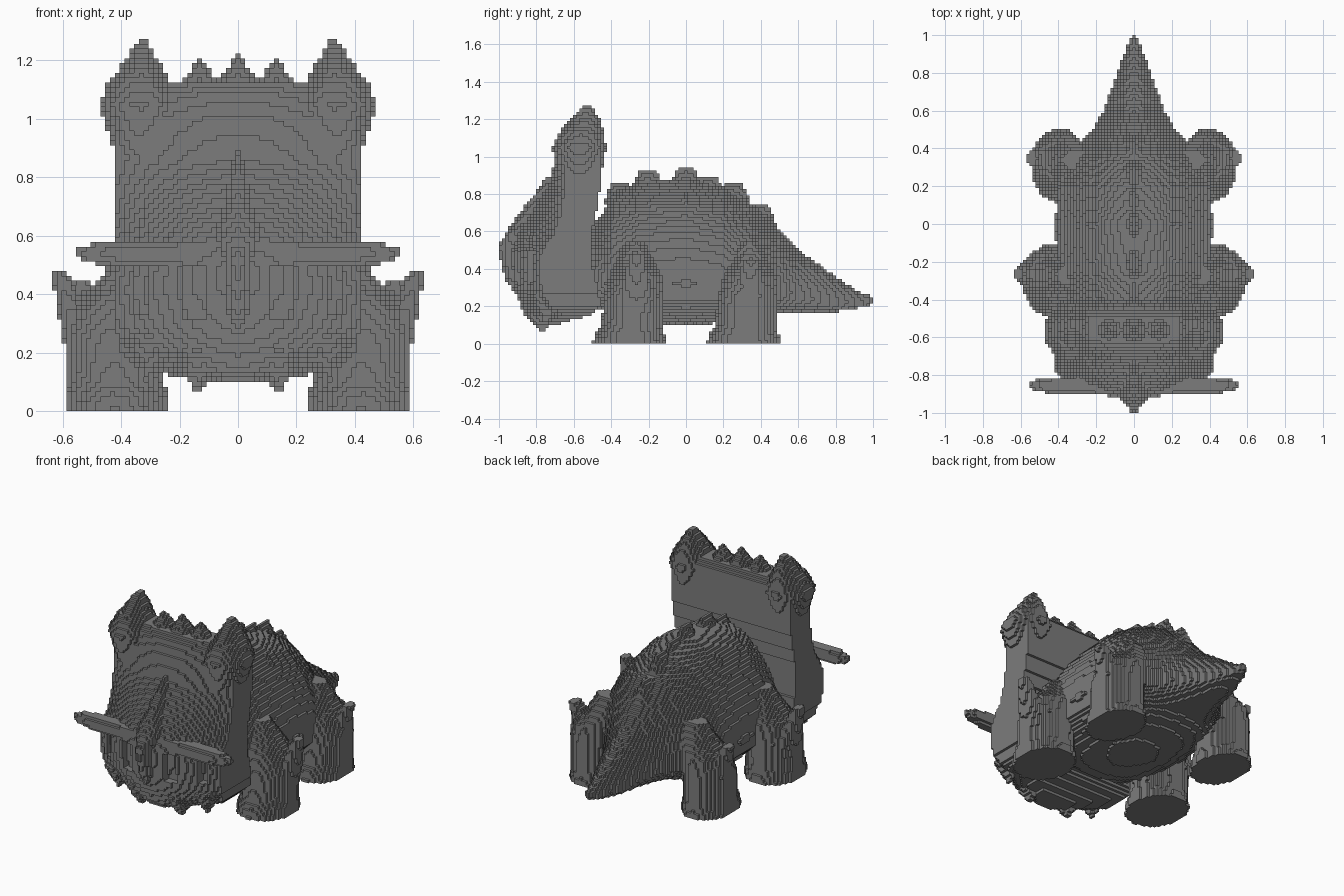
import bpy
import math
from mathutils import Vector
from mathutils.bvhtree import BVHTree

if "Cube" in bpy.data.objects:
    bpy.data.objects.remove(bpy.data.objects["Cube"], do_unlink=True)

CELL = 2 / 121  # edge of one block

grey = bpy.data.materials.new("stone_grey")
grey.use_nodes = True
grey.diffuse_color = (0.2, 0.2, 0.2, 1)
grey.node_tree.nodes["Principled BSDF"].inputs["Base Color"].default_value = (0.2, 0.2, 0.2, 1)


def blocks(rings):
    """Loft closed rings into a solid and return the set of grid blocks inside it."""
    n = len(rings[0])
    points = [Vector(p) for ring in rings for p in ring]
    faces = [(r * n + i, r * n + (i + 1) % n, (r + 1) * n + (i + 1) % n, (r + 1) * n + i)
             for r in range(len(rings) - 1) for i in range(n)]
    for start in (0, (len(rings) - 1) * n):
        points.append(sum(points[start:start + n], Vector()) / n)
        faces += [(start + i, start + (i + 1) % n, len(points) - 1) for i in range(n)]
    tree = BVHTree.FromPolygons(points, faces)
    low = [math.floor(min(p[a] for p in points) / CELL) for a in (0, 1)]
    high = [math.ceil(max(p[a] for p in points) / CELL) for a in (0, 1)]
    cells = set()
    for i in range(low[0], high[0] + 1):
        for j in range(low[1], high[1] + 1):
            origin = Vector((i * CELL + 0.00013, j * CELL + 0.00017, -1))
            hits = []
            while True:
                hit = tree.ray_cast(origin, Vector((0, 0, 1)))[0]
                if hit is None:
                    break
                hits.append(hit.z)
                origin.z = hit.z + 1e-5
            for a, b in zip(hits[::2], hits[1::2]):
                first = max(0, math.ceil(a / CELL - 0.5))
                cells.update((i, j, k) for k in range(first, math.floor(b / CELL - 0.5) + 1))
    return cells


def tube(axis, stations, sides=32, upper=1, lower=1):
    """Rounded loft; station = position, centre a, centre b, radius a, radius b, lower radius b.
    The upper and lower powers make each half squarer (below 1) or leaner (above 1)."""
    rings = []
    for t, a, b, ra, rb, *low in stations:
        ring = []
        for s in range(sides):
            angle = 2 * math.pi * s / sides
            u, v = math.cos(angle), math.sin(angle)
            power = lower if v < 0 else upper
            u = a + ra * math.copysign(abs(u) ** power, u)
            height = low[0] if low and v < 0 else rb
            v = b + height * math.copysign(abs(v) ** power, v)
            ring.append({"x": (t, u, v), "y": (u, t, v), "z": (u, v, t)}[axis])
        rings.append(ring)
    return blocks(rings)


def spike(x, y, z0, z1, rx, ry, tip=0.006):
    return tube("z", [(z0, x, y, rx, ry), (z1, x, y, 0.006, tip)], 12)


def mirrored(cells):
    return {(-i, j, k) for i, j, k in cells}


def both(cells):
    return cells | mirrored(cells)


parts = {}

# Barrel body running into the tail: y, bottom, top, half width
body = []
for y, bottom, top, width in [
        (-0.55, 0.22, 0.58, 0.26), (-0.44, 0.18, 0.7, 0.34), (-0.4, 0.14, 0.81, 0.37),
        (-0.25, 0.11, 0.865, 0.41), (0, 0.1, 0.89, 0.415), (0.2, 0.11, 0.835, 0.41),
        (0.35, 0.13, 0.75, 0.36), (0.44, 0.16, 0.67, 0.28), (0.5, 0.16, 0.61, 0.22),
        (0.6, 0.165, 0.5, 0.16), (0.8, 0.17, 0.36, 0.09), (0.92, 0.19, 0.28, 0.045),
        (1, 0.21, 0.25, 0.012)]:
    middle = bottom + 0.28 * (top - bottom)
    body.append((y, 0, middle, width, top - middle, middle - bottom))
parts["body_and_tail"] = tube("y", body, 48, 1.1, 0.8)

# Rounded knobs along the spine
spine = set()
for y, z in [(-0.35, 0.86), (-0.2, 0.93), (0, 0.935), (0.12, 0.89), (0.25, 0.865), (0.39, 0.75)]:
    spine |= spike(0, y, z - 0.12, z, 0.08, 0.1, 0.045)
parts["spine_knobs"] = spine

# Head and frill: z, half width, back y, front y at the edge, front y at the middle
rings = []
for z, w, back, edge, middle in [
        (0.1, 0.08, -0.7, -0.76, -0.82), (0.15, 0.34, -0.52, -0.66, -0.86),
        (0.2, 0.4, -0.45, -0.72, -0.88), (0.28, 0.415, -0.47, -0.77, -0.91),
        (0.42, 0.415, -0.5, -0.79, -0.93), (0.5, 0.415, -0.5, -0.77, -0.93),
        (0.6, 0.415, -0.5, -0.7, -0.9), (0.7, 0.415, -0.48, -0.67, -0.83),
        (0.85, 0.415, -0.455, -0.65, -0.73), (1, 0.415, -0.45, -0.64, -0.7),
        (1.08, 0.4, -0.46, -0.62, -0.67), (1.13, 0.37, -0.5, -0.6, -0.62)]:
    ring = [(-w, back, z), (w, back, z)]
    for s in range(17):
        u = 1 - s / 8
        ring.append((w * u, edge + (middle - edge) * (1 - u * u), z))
    rings.append(ring)
head = blocks(rings)


# Sunken eye and cheek panels under the brow
def sunken(cell):
    i, j, k = cell
    x, z = abs(i) * CELL, k * CELL
    panel = 0.1 < x < 0.19 and 0.3 < z < 0.49 or 0.3 < x < 0.36 and 0.33 < z < 0.49
    return panel and (i, j - 3, k) not in head


parts["head_and_frill"] = {c for c in head if not sunken(c)}

# Pointed knobs on the frill corners, with a ridge fading down the frill
corner = tube("z", [(0.7, 0.3, -0.58, 0.03, 0.07), (0.92, 0.335, -0.57, 0.1, 0.12),
                    (1.05, 0.335, -0.57, 0.143, 0.145), (1.12, 0.335, -0.56, 0.11, 0.125),
                    (1.2, 0.33, -0.54, 0.055, 0.08), (1.275, 0.327, -0.53, 0.012, 0.02)])
parts["frill_corner_knobs"] = both(corner)

# Broad points on the frill's top edge and small ones under the chin
points = spike(0, -0.56, 1.06, 1.22, 0.12, 0.11)
points |= both(spike(0.13, -0.56, 1.05, 1.205, 0.12, 0.11))
parts["frill_points"] = points
chin = spike(0.14, -0.77, 0.22, 0.055, 0.1, 0.12)
chin |= spike(0.31, -0.75, 0.26, 0.11, 0.08, 0.1)
parts["chin_points"] = both(chin)

# Nose horn
parts["nose_horn"] = tube("z", [
    (0.27, 0, -0.89, 0.02, 0.03), (0.34, 0, -0.9, 0.045, 0.06), (0.45, 0, -0.9, 0.045, 0.095),
    (0.53, 0, -0.9, 0.05, 0.1), (0.6, 0, -0.88, 0.08, 0.075), (0.7, 0, -0.83, 0.05, 0.06),
    (0.8, 0, -0.77, 0.03, 0.04), (0.9, 0, -0.7, 0.01, 0.04)])

# Brow horns reaching out sideways
brow = tube("x", [(-0.01, -0.86, 0.54, 0.05, 0.045), (0.4, -0.855, 0.54, 0.045, 0.045),
                  (0.5, -0.855, 0.54, 0.035, 0.035), (0.55, -0.855, 0.54, 0.018, 0.016)])
parts["brow_horns"] = both(brow)


# Legs with a splayed foot, a shoulder sloping into the body and an upright outer prong
def leg(x, y, r, prong_x, prong_top):
    cells = tube("z", [(0, x, y, r, 0.2), (0.05, x, y, r, 0.185),
                       (0.1, x, y + 0.01, r - 0.005, 0.165), (0.26, x, y + 0.02, r, 0.155),
                       (0.36, x - 0.015, y + 0.03, r - 0.01, 0.14),
                       (0.43, x - 0.06, y + 0.03, r - 0.04, 0.11),
                       (0.55, x - 0.1, y + 0.03, 0.08, 0.05)])
    cells |= tube("z", [(0.12, prong_x - 0.13, y + 0.03, 0.06, 0.1),
                        (0.28, prong_x - 0.09, y + 0.035, 0.055, 0.09),
                        (0.38, prong_x - 0.06, y + 0.035, 0.042, 0.055),
                        (prong_top, prong_x - 0.025, y + 0.035, 0.025, 0.04)], 16)
    return cells


front = leg(0.425, -0.3, 0.167, 0.64, 0.48)
hind = leg(0.395, 0.31, 0.15, 0.57, 0.45)
parts["left_front_leg"], parts["right_front_leg"] = front, mirrored(front)
parts["left_hind_leg"], parts["right_hind_leg"] = hind, mirrored(hind)

# Skin of blocks: each part keeps only the faces open to the air
solid = set().union(*parts.values())
claimed = set()
SIDES = {(1, 0, 0): ((1, 0, 0), (1, 1, 0), (1, 1, 1), (1, 0, 1)),
         (0, 1, 0): ((1, 1, 0), (0, 1, 0), (0, 1, 1), (1, 1, 1)),
         (0, 0, 1): ((0, 0, 1), (1, 0, 1), (1, 1, 1), (0, 1, 1))}
for (a, b, c), quad in list(SIDES.items()):
    SIDES[-a, -b, -c] = [(x - a, y - b, z - c) for x, y, z in reversed(quad)]
for name, cells in parts.items():
    index, faces = {}, []
    for i, j, k in sorted(cells - claimed):
        for (a, b, c), quad in SIDES.items():
            if (i + a, j + b, k + c) not in solid:
                corners = [(i + x, j + y, k + z) for x, y, z in quad]
                faces.append([index.setdefault(p, len(index)) for p in corners])
    claimed |= cells
    mesh = bpy.data.meshes.new(name)
    mesh.from_pydata([((x - 0.5) * CELL, (y - 0.5) * CELL, z * CELL) for x, y, z in index], [], faces)
    mesh.materials.append(grey)
    bpy.context.collection.objects.link(bpy.data.objects.new(name, mesh))
